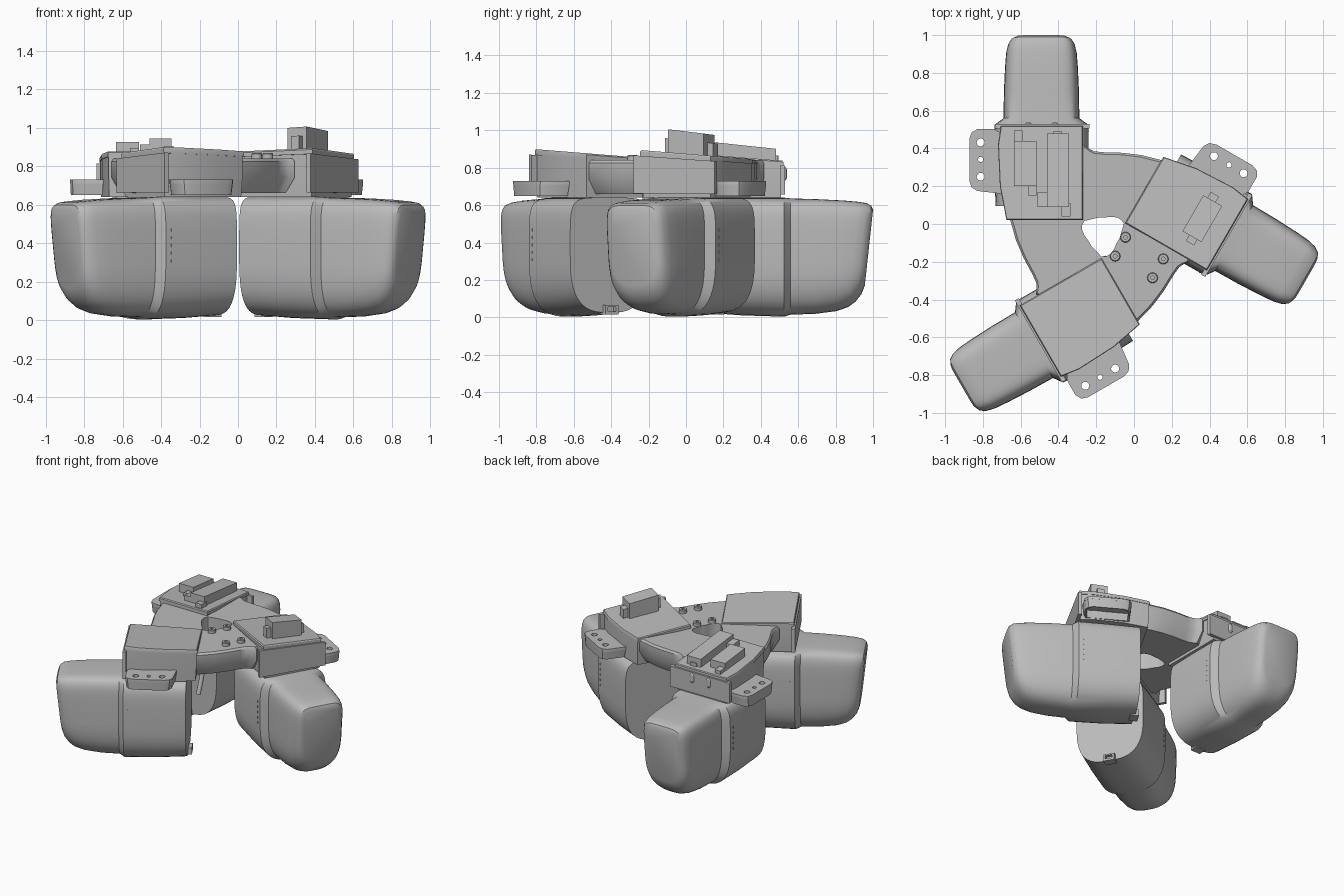
import bpy, bmesh
from math import atan2, cos, sin, pi, radians, copysign
from mathutils import Matrix, Vector

old = bpy.data.objects.get("Cube")
if old:
    bpy.data.objects.remove(old, do_unlink=True)

grey = bpy.data.materials.new("neutral grey")
grey.use_nodes = True
colour = (0.5, 0.5, 0.5, 1)
grey.diffuse_color = colour
grey.node_tree.nodes["Principled BSDF"].inputs["Base Color"].default_value = colour

# The three heads repeat around a hub that is off the origin
HUB = Vector((-0.163, -0.052, 0))
HEADS = {"back": 0, "right": -120, "front": 120}
parts = []


def turn(degrees):
    return Matrix.Translation(HUB) @ Matrix.Rotation(radians(degrees), 4, "Z") @ Matrix.Translation(-HUB)


def finish(name, mesh, matrix=None):
    if matrix:
        mesh.transform(matrix)
    mesh.materials.clear()
    mesh.materials.append(grey)
    obj = bpy.data.objects.new(name, mesh)
    bpy.context.collection.objects.link(obj)
    parts.append(obj)
    return obj


def loft(name, loops, matrix=None, closed=False):
    """Skin a run of equal-length loops; cap the ends or join them."""
    bm = bmesh.new()
    rings = [[bm.verts.new(p) for p in loop] for loop in loops]
    pairs = list(zip(rings, rings[1:]))
    if closed:
        pairs.append((rings[-1], rings[0]))
    else:
        bm.faces.new(rings[0])
        bm.faces.new(rings[-1])
    for a, b in pairs:
        for i in range(len(a)):
            j = (i + 1) % len(a)
            bm.faces.new((a[i], a[j], b[j], b[i]))
    bmesh.ops.recalc_face_normals(bm, faces=bm.faces)
    mesh = bpy.data.meshes.new(name)
    bm.to_mesh(mesh)
    bm.free()
    return finish(name, mesh, matrix)


def level(outline, z, scale=1.0):
    """Outline lifted to a height and scaled about its middle."""
    n = len(outline)
    cx = sum(p[0] for p in outline) / n
    cy = sum(p[1] for p in outline) / n
    return [(cx + (x - cx) * scale, cy + (y - cy) * scale, z) for x, y in outline]


def box(name, x0, x1, y0, y1, z0, z1, matrix=None):
    r = [(x0, y0), (x1, y0), (x1, y1), (x0, y1)]
    return loft(name, [level(r, z0), level(r, z1)], matrix)


def circle(x, y, r, n=16):
    return [(x + r * cos(2 * pi * i / n), y + r * sin(2 * pi * i / n)) for i in range(n)]


def from_curve(name, curve, matrix=None):
    temp = bpy.data.objects.new(name, curve)
    mesh = bpy.data.meshes.new_from_object(temp)
    bpy.data.objects.remove(temp)
    mesh.name = name
    return finish(name, mesh, matrix)


def plate(name, outlines, z, thick, matrix):
    """Flat plate whose later outlines are holes."""
    curve = bpy.data.curves.new(name, "CURVE")
    curve.dimensions = "2D"
    curve.fill_mode = "BOTH"
    curve.extrude = thick / 2
    for outline in outlines:
        spline = curve.splines.new("POLY")
        spline.points.add(len(outline) - 1)
        for point, (x, y) in zip(spline.points, outline):
            point.co = (x, y, 0, 1)
        spline.use_cyclic_u = True
    from_curve(name, curve, matrix @ Matrix.Translation((0, 0, z)))


def shear(obj, middle, lift):
    """Lean the top of a head part down towards the back."""
    for v in obj.data.vertices:
        v.co.z += (lift - 0.08 * (v.co.y - middle)) * (v.co.z - 0.64) / 0.22


def pod_section(y, half, top, bottom, lean):
    mid, loop, n = 0.34, [], 48
    for i in range(n):
        a = 2 * pi * (i + 0.5) / n
        power = 2 / (6 if sin(a) > 0 else 2.9)
        height = top - mid if sin(a) > 0 else mid - bottom
        x = half * copysign(abs(cos(a)) ** power, cos(a))
        z = mid + height * copysign(abs(sin(a)) ** power, sin(a))
        loop.append((x - 0.49, y - lean * (top - z) / 0.6, z))
    return loop


# Wide inner barrel, chamfered shoulder, then the narrower outer hood
POD = [(.095, .243, .64, .025, 0), (.3, .25, .64, .01, 0), (.525, .249, .64, .003, 0),
       (.56, .201, .636, .014, 0), (.7, .199, .632, .018, .01),
       (.84, .193, .625, .033, .035), (.92, .187, .618, .055, .055),
       (.965, .177, .611, .085, .065), (.99, .16, .598, .125, .065), (1.0, .135, .575, .17, .065)]
BODY = [(-.675, .02), (-.71, .2), (-.72, .42), (-.705, .52), (-.27, .52), (-.27, .02)]
TAB = [(-.70, .16), (-.83, .175), (-.86, .195), (-.872, .23), (-.872, .45),
       (-.86, .485), (-.83, .502), (-.74, .502), (-.70, .48)]
LIFT = {"back": (0.27, -.005), "right": (0.055, .008), "front": (-.495, .012)}

for head, angle in HEADS.items():
    m = turn(angle)
    middle, lift = LIFT[head]

    # Hanging pod with a row of fine slots behind its shoulder
    loft(head + "_pod", [pod_section(*s) for s in POD], m)
    for side in (-1, 1):
        x = -.49 + side * .249
        for i in range(5):
            z = .3 + i * .04
            box(head + "_pod_slot", x - .003, x + .003, .49, .494, z, z + .015, m)

    # Latch on the inner foot of the pod
    box(head + "_pod_latch", -.53, -.45, .07, .13, .015, .03, m)
    for x in (-.53, -.465):
        box(head + "_pod_latch_side", x, x + .015, .07, .13, .03, .055, m)
    box(head + "_pod_latch_top", -.53, -.45, .07, .13, .055, .065, m)

    # Sloped housing with a separate lid lip
    body = loft(head + "_housing", [level(BODY, .64, .95), level(BODY, .74, .975),
                                    level(BODY, .84, .975)], m)
    lid = loft(head + "_lid", [level(BODY, .835, 1.0), level(BODY, .855, 1.0),
                               level(BODY, .862, .98)], m)
    flange = box(head + "_flange", -.735, -.235, .505, .53, .66, .835, m)
    for part in (body, lid, flange):
        shear(part, middle, lift)

    # Side mounting tab: drilled top with a hollow rim below
    holes = [circle(-.812, .25, .021), circle(-.812, .342, .014), circle(-.812, .432, .021)]
    plate(head + "_tab", [TAB] + holes, .72, .02, m)
    loft(head + "_tab_rim", [level(TAB, .65, .95), level(TAB, .715), level(TAB, .715, .9),
                             level(TAB, .65, .87)], m, closed=True)

# Hub ring with three bowed arms and a rounded three-sided opening
ARM = [(-.1, .47), (-.075, .45), (-.05, .437), (0, .432), (.1, .429), (.2, .417),
       (.33, .385), (.4, .31), (.45, .22)]
outer = []
for angle in HEADS.values():
    outer += [turn(angle) @ (Vector((x, y, 0)) + HUB) for x, y in ARM]
outer.sort(key=lambda p: atan2(p.y - HUB.y, p.x - HUB.x))


def ring_outer(scale, z):
    return [tuple(HUB + (p - HUB) * scale)[:2] + (z,) for p in outer]


def ring_inner(z):
    loop = []
    for p in outer:
        a = atan2(p.y - HUB.y, p.x - HUB.x)
        r = .104 + .018 * cos(3 * (a - pi / 6))
        loop.append((HUB.x + r * cos(a), HUB.y + r * sin(a), z))
    return loop


loft("hub_ring", [ring_outer(.9, .66), ring_outer(1, .74), ring_outer(1, .825),
                  ring_outer(.975, .84), ring_inner(.84), ring_inner(.66)], closed=True)

# Ring bolts with recessed centres
for x, y in ((-.1, -.17), (-.045, -.07), (.155, -.185), (.098, -.285)):
    loft("ring_bolt", [level(circle(x, y, r), z) for r, z in
                       ((.028, .835), (.028, .862), (.024, .867), (.01, .867), (.01, .85))])

# Raised blocks on the back head
BLOCKS = [("long_block", -.46, -.345, .09, .48, .93), ("long_block_step", -.51, -.46, .09, .17, .9),
          ("long_block_foot", -.385, -.335, .04, .11, .89), ("long_block_end", -.43, -.38, .46, .49, .89),
          ("short_block", -.635, -.515, .2, .44, .925), ("short_block_end", -.635, -.59, .44, .495, .89),
          ("short_block_foot", -.56, -.515, .15, .2, .89)]
for name, x0, x1, y0, y1, top in BLOCKS:
    shear(box(name, x0, x1, y0, y1, .82, top), *LIFT["back"])

# Cable ear and outer lugs on the back head
plate("cable_ear", [circle(-.258, .19, .034), circle(-.25, .19, .015)], .82, .04, Matrix())
for x in (-.56, -.42):
    loft("outer_lug", [level(circle(x, .52, r), z) for r, z in
                       ((.01, .73), (.02, .745), (.02, .79), (.01, .805))])

# Tall block on the right head
m = turn(HEADS["right"])
for name, x0, x1, y0, y1, top in (("tall_block", -.605, -.385, .305, .42, .975),
                                  ("tall_block_end", -.64, -.605, .33, .38, .93),
                                  ("tall_block_foot", -.385, -.35, .345, .395, .93)):
    shear(box(name, x0, x1, y0, y1, .82, top, m), *LIFT["right"])

# Cable hanging below the ring beside the front pod
cable = bpy.data.curves.new("cable", "CURVE")
cable.dimensions = "3D"
cable.bevel_depth = 0.016
cable.use_fill_caps = True
spline = cable.splines.new("BEZIER")
spline.bezier_points.add(2)
for point, co in zip(spline.bezier_points, ((-.15, -.2, .67), (-.15, -.21, .55), (-.15, -.26, .39))):
    point.co = co
    point.handle_left_type = point.handle_right_type = "AUTO"
from_curve("cable", cable)
loft("cable_collar", [level(circle(-.15, -.2, .032), z) for z in (.61, .67)])

# Smooth the rounded surfaces, keep hard edges
bpy.ops.object.select_all(action="DESELECT")
for obj in parts:
    obj.select_set(True)
bpy.context.view_layer.objects.active = parts[0]
bpy.ops.object.shade_smooth_by_angle(angle=radians(32))
